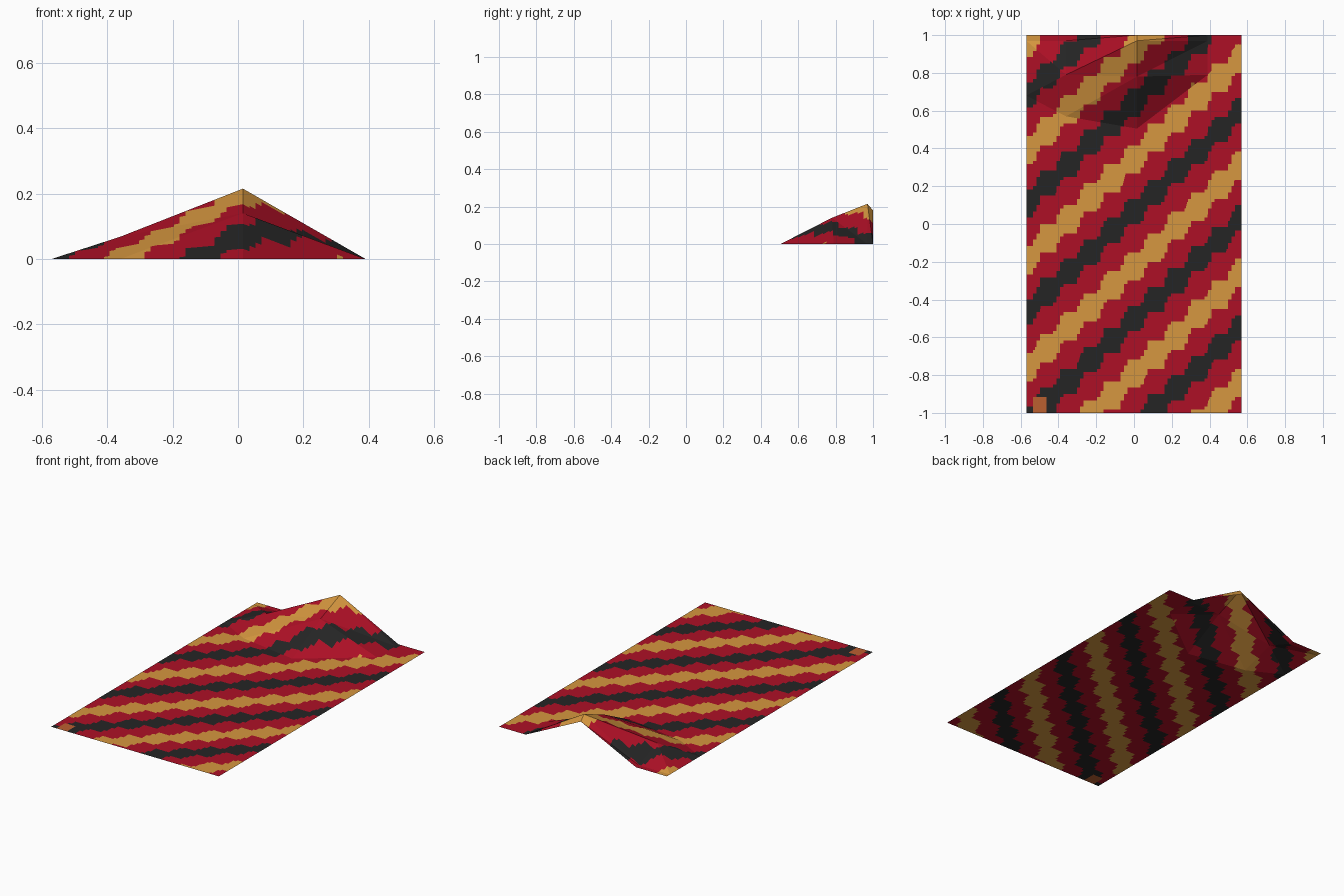
import bpy, bmesh, math

if "Cube" in bpy.data.objects:
    bpy.data.objects.remove(bpy.data.objects["Cube"])

HALF_W, HALF_L = 0.57, 1.0

# Colours of the woven cloth
def material(name, rgb):
    m = bpy.data.materials.new(name)
    m.diffuse_color = (*rgb, 1)
    m.use_nodes = True
    m.node_tree.nodes["Principled BSDF"].inputs["Base Color"].default_value = m.diffuse_color
    return m

mats = [material("crimson", (0.42, 0.005, 0.019)),
        material("ochre gold", (0.67, 0.31, 0.05)),
        material("charcoal black", (0.0185, 0.0185, 0.0185)),
        material("rust patch", (0.50, 0.115, 0.03))]
RED, GOLD, BLACK, RUST = range(4)

# Coarse sheet: five columns, with a ruffled fold near the back edge
cols = [-HALF_W, -0.36, 0.015, 0.39, HALF_W]
rows = [  # (y per column, z per column)
    ([-HALF_L] * 5,                  [0] * 5),
    ([0.68, 0.57, 0.505, 0.57, 0.57], [0] * 5),
    ([0.79, 0.79, 0.78, 0.79, 0.79], [0, 0.068, 0.14, 0, 0]),
    ([0.97] * 5,                     [0, 0, 0.215, 0, 0]),
    ([HALF_L] * 5,                   [0, 0, 0.18, 0, 0]),
]
bm = bmesh.new()
grid = [[bm.verts.new((x, y, z)) for x, y, z in zip(cols, ys, zs)] for ys, zs in rows]
for r in range(4):
    for c in range(4):
        a, b = grid[r][c], grid[r][c + 1]
        d, e = grid[r + 1][c], grid[r + 1][c + 1]
        if c == 0 and r >= 2:          # crease falls away from the small bump
            bm.faces.new((a, b, d))
            bm.faces.new((b, e, d))
        else:
            bm.faces.new((a, b, e))
            bm.faces.new((a, e, d))

# Slice the sheet into a fine weave so the stripes get stepped edges
def slice_sheet(axis, half, count):
    for i in range(1, count):
        co, no = [0, 0, 0], [0, 0, 0]
        co[axis], no[axis] = -half + 2 * half * i / count, 1
        bmesh.ops.bisect_plane(bm, geom=bm.verts[:] + bm.edges[:] + bm.faces[:],
                               dist=1e-5, plane_co=co, plane_no=no)

slice_sheet(0, HALF_W, 64)
slice_sheet(1, HALF_L, 120)

# Diagonal zigzag stripes: red, gold, red, black
STEP, SLOPE, PERIOD, PHASE = 0.114, 0.935, 0.574, -0.225

def stair(x):
    n = math.floor(x / STEP)
    t = x / STEP - n
    return STEP * (n + min(1, max(0, (t - 0.3) / 0.4)))

def stripe(x, y):
    if -0.54 < x < -0.47 and y < -0.92:
        return RUST
    u = ((y - SLOPE * stair(x) - PHASE) / PERIOD) % 1
    if u < 0.13 or u > 0.87:
        return GOLD
    if abs(u - 0.51) < 0.117:
        return BLACK
    return RED

for f in bm.faces:
    p = f.calc_center_median()
    f.material_index = stripe(p.x, p.y)

mesh = bpy.data.meshes.new("rug")
bm.to_mesh(mesh)
bm.free()
for m in mats:
    mesh.materials.append(m)
rug = bpy.data.objects.new("rug", mesh)
bpy.context.collection.objects.link(rug)
